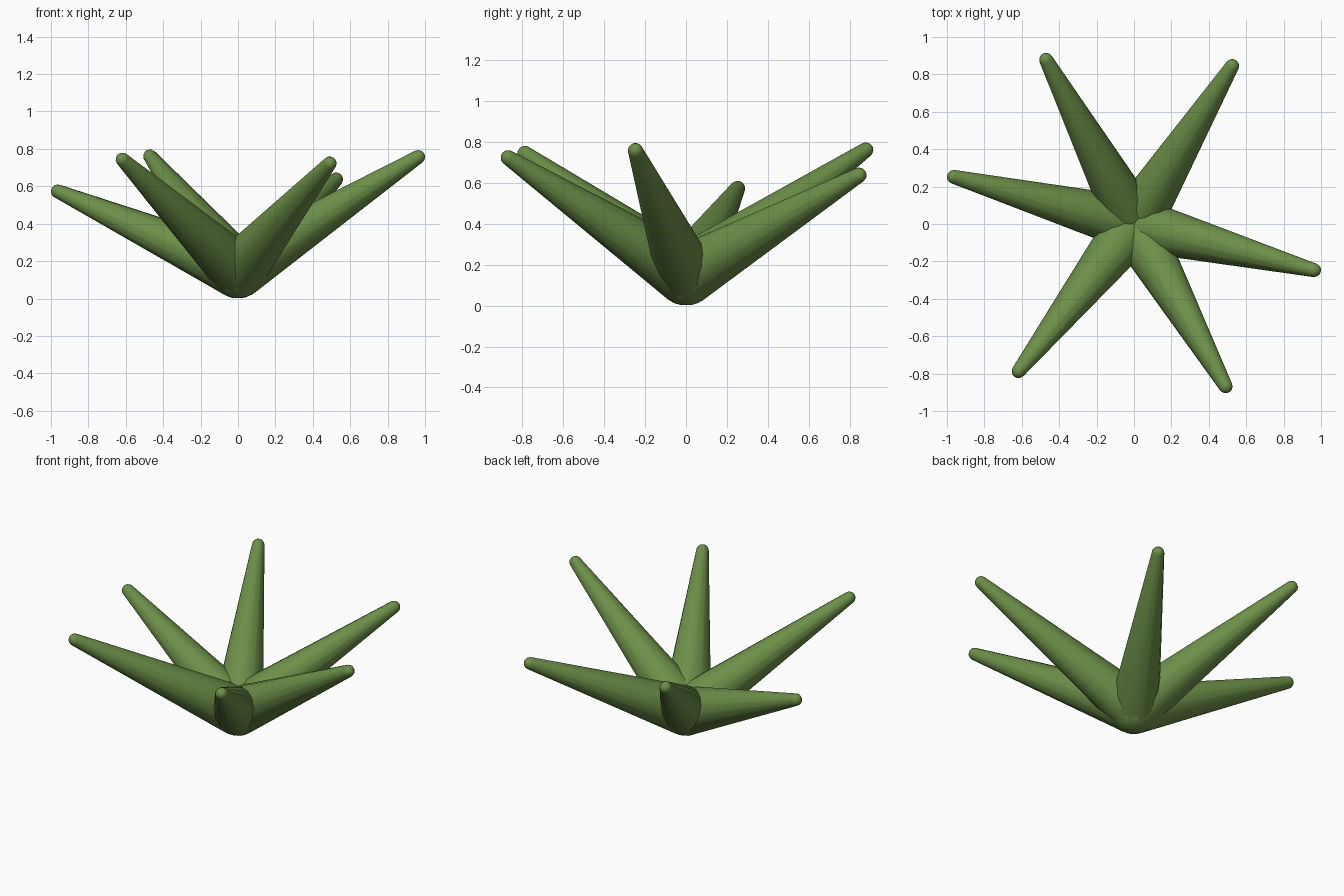
import bpy, bmesh, math
from mathutils import Vector

if "Cube" in bpy.data.objects:
    bpy.data.objects.remove(bpy.data.objects["Cube"])

SIDES = 14
CENTRE = Vector((0, 0, 0.147))
R_BASE, R_TIP = 0.147, 0.037

green = bpy.data.materials.new("leaf green")
green.diffuse_color = (0.15, 0.275, 0.065, 1)
green.use_nodes = True
green.node_tree.nodes["Principled BSDF"].inputs["Base Color"].default_value = green.diffuse_color


def leaf(name, tip):
    """Tapered spike with a round base and a round tip, running from CENTRE to tip."""
    axis = Vector(tip) - CENTRE
    length = axis.length
    tilt = math.asin((R_BASE - R_TIP) / length)
    half = math.pi / 2

    # profile as (distance along axis, radius): base dome, then tip dome
    profile = []
    for i in range(6):
        a = -half + (half + tilt) * i / 5
        profile.append((R_BASE * math.sin(a), R_BASE * math.cos(a)))
    for i in range(5):
        a = tilt + (half - tilt) * i / 4
        profile.append((length + R_TIP * math.sin(a), R_TIP * math.cos(a)))

    # revolve the profile around the axis
    bm = bmesh.new()
    verts = [bm.verts.new((r, 0, z)) for z, r in profile]
    edges = [bm.edges.new(p) for p in zip(verts, verts[1:])]
    bmesh.ops.spin(bm, geom=verts + edges, cent=(0, 0, 0), axis=(0, 0, 1),
                   angle=2 * math.pi, steps=SIDES, use_duplicate=False)
    bmesh.ops.remove_doubles(bm, verts=bm.verts, dist=0.0005)
    bmesh.ops.recalc_face_normals(bm, faces=bm.faces)
    for f in bm.faces:
        f.smooth = True
    mesh = bpy.data.meshes.new(name)
    bm.to_mesh(mesh)
    bm.free()
    mesh.materials.append(green)

    obj = bpy.data.objects.new(name, mesh)
    obj.location = CENTRE
    obj.rotation_mode = 'QUATERNION'
    obj.rotation_quaternion = axis.to_track_quat('Z', 'Y')
    bpy.context.collection.objects.link(obj)


# six leaves fanning out from one root
leaf("leaf_right", (0.963, -0.247, 0.757))
leaf("leaf_back_right", (0.525, 0.845, 0.637))
leaf("leaf_back_left", (-0.470, 0.878, 0.760))
leaf("leaf_left", (-0.963, 0.252, 0.573))
leaf("leaf_front_left", (-0.617, -0.787, 0.743))
leaf("leaf_front_right", (0.490, -0.868, 0.722))
